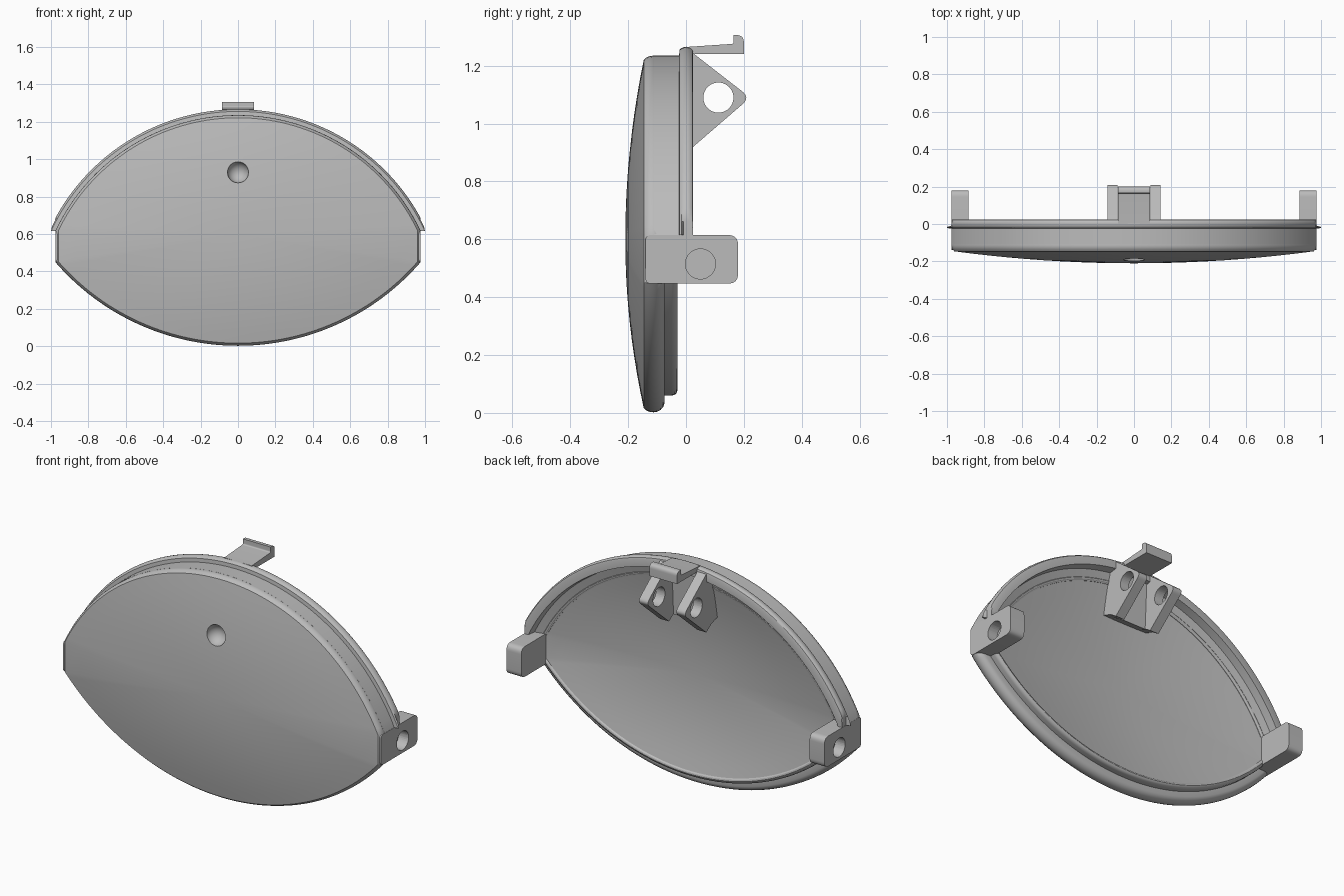
import bpy, bmesh, math

if "Cube" in bpy.data.objects:
    bpy.data.objects.remove(bpy.data.objects["Cube"])

grey = bpy.data.materials.new("light_grey")
grey.diffuse_color = (0.5, 0.5, 0.5, 1)
grey.use_nodes = True
grey.node_tree.nodes["Principled BSDF"].inputs["Base Color"].default_value = grey.diffuse_color

UP_C, UP_R = 0.155, 1.08      # upper arc centre height and radius
LO_C, LO_R = 1.292, 1.29      # lower arc centre height and radius
HALF_W, MID = 0.975, 0.6


def finish(name, bm, angle=30):
    bmesh.ops.recalc_face_normals(bm, faces=bm.faces)
    me = bpy.data.meshes.new(name)
    bm.to_mesh(me)
    bm.free()
    me.materials.append(grey)
    ob = bpy.data.objects.new(name, me)
    bpy.context.collection.objects.link(ob)
    smooth(ob, angle)
    return ob


def smooth(ob, angle=30):
    bpy.ops.object.select_all(action='DESELECT')
    ob.select_set(True)
    bpy.context.view_layer.objects.active = ob
    bpy.ops.object.shade_smooth_by_angle(angle=math.radians(angle))


def cut(ob, cutter):
    """Subtract the cutter, then drop it."""
    mod = ob.modifiers.new("cut", 'BOOLEAN')
    mod.operation, mod.solver, mod.object = 'DIFFERENCE', 'EXACT', cutter
    bpy.context.view_layer.objects.active = ob
    ob.select_set(True)
    bpy.ops.object.modifier_apply(modifier=mod.name)
    bpy.data.objects.remove(cutter)
    smooth(ob)


def outline(d):
    """Lens outline in (x, z), inset by d."""
    w, ru, rl = HALF_W - d, UP_R - d, LO_R - d
    au, al = math.asin(w / ru), math.asin(w / rl)
    pts = []
    for i in range(73):
        a = au - 2 * au * i / 72
        pts.append((ru * math.sin(a), UP_C + ru * math.cos(a)))
    for i in range(73):
        a = -al + 2 * al * i / 72
        pts.append((rl * math.sin(a), LO_C - rl * math.cos(a)))
    return pts


def bridge(bm, a, b, closed=True):
    n = len(a)
    for i in range(n if closed else n - 1):
        j = (i + 1) % n
        bm.faces.new((a[i], a[j], b[j], b[i]))


def extrude_x(name, pts, x0, x1):
    """Solid from a (y, z) profile between two x positions."""
    bm = bmesh.new()
    a = [bm.verts.new((x0, y, z)) for y, z in pts]
    b = [bm.verts.new((x1, y, z)) for y, z in pts]
    bridge(bm, a, b)
    bm.faces.new(a)
    bm.faces.new(b)
    return finish(name, bm)


def rounded(corners):
    """(y, z, radius) corners to a profile with filleted corners."""
    out, n = [], len(corners)
    for i, (y, z, r) in enumerate(corners):
        if r == 0:
            out.append((y, z))
            continue
        ends = []
        for k in (i - 1, (i + 1) % n):
            dy, dz = corners[k][0] - y, corners[k][1] - z
            l = math.hypot(dy, dz)
            ends.append((y + dy / l * r, z + dz / l * r))
        for s in range(9):
            t = s / 8
            out.append(tuple((1 - t) ** 2 * p + 2 * t * (1 - t) * c + t * t * q
                             for p, c, q in zip(ends[0], (y, z), ends[1])))
    return out


def cylinder_x(x, y, z, r, depth):
    bpy.ops.mesh.primitive_cylinder_add(vertices=40, radius=r, depth=depth,
                                        location=(x, y, z), rotation=(0, math.pi / 2, 0))
    ob = bpy.context.object
    ob.data.materials.append(grey)
    ob.hide_render = True
    return ob


# Domed lens body: front dome, rounded rim, stepped lip, hollow back
bm = bmesh.new()
STEPS = [i / 10 for i in range(1, 10)]
sections = [(0.014, t, -0.146 - 0.064 * (1 - t * t)) for t in STEPS]
sections += [(d, 1, y) for d, y in (
    (0.014, -0.146), (0.005, -0.135), (0.001, -0.124), (0, -0.112),
    (0.002, -0.100), (0.008, -0.088), (0.018, -0.079), (0.030, -0.075),
    (0.058, -0.075), (0.058, -0.050), (0.060, -0.040), (0.066, -0.033),
    (0.074, -0.030), (0.082, -0.032), (0.088, -0.038))]
sections += [(0.088, t, -0.038 - 0.067 * (1 - t * t)) for t in reversed(STEPS)]
rings = [[bm.verts.new((x * t, y, MID + (z - MID) * t)) for x, z in outline(d)]
         for d, t, y in sections]
for a, b in zip(rings, rings[1:]):
    bridge(bm, a, b)
for ring, y in ((rings[0], -0.21), (rings[-1], -0.105)):
    c = bm.verts.new((0, y, MID))
    for i in range(len(ring)):
        bm.faces.new((ring[i], ring[(i + 1) % len(ring)], c))
body = finish("lens_body", bm)

# Round dimple in the front
bpy.ops.mesh.primitive_uv_sphere_add(segments=32, ring_count=16, radius=0.057,
                                     location=(0, -0.197, 0.93))
dimple = bpy.context.object
dimple.data.materials.append(grey)
cut(body, dimple)

# Upper wall and flange, swept along the upper arc; its sides are trimmed
# flush with the body except for a thin fin at the front of the flange
bm = bmesh.new()
profile = [(1.08, -0.110), (1.08, -0.024), (1.100, -0.022), (1.106, -0.016),
           (1.109, -0.008), (1.111, 0.003), (1.109, 0.014), (1.103, 0.022),
           (1.095, 0.025), (1.056, 0.025), (1.050, -0.020), (0.990, -0.036),
           (0.990, -0.110)]
rows = []
for i in range(97):
    u = 2 * i / 96 - 1
    row = []
    for r, y in profile:
        a = u * math.acos((0.615 - UP_C) / r)
        lim = 1.0 if -0.023 < y < -0.015 and r > 1.08 else HALF_W
        x = max(-lim, min(lim, r * math.sin(a)))
        row.append(bm.verts.new((x, y, UP_C + r * math.cos(a))))
    rows.append(row)
for a, b in zip(rows, rows[1:]):
    bridge(bm, a, b)
bm.faces.new(rows[0])
bm.faces.new(rows[-1])
finish("upper_flange", bm)

# Side tabs with blind pivot holes, and the pair of rear lugs with through holes
tab = rounded([(-0.140, 0.447, 0.02), (0.18, 0.447, 0.035),
               (0.18, 0.615, 0.035), (-0.140, 0.615, 0.02)])
lug = rounded([(-0.095, 0.975, 0), (-0.02, 0.95, 0), (0.025, 0.92, 0),
               (0.222, 1.09, 0.035), (0.025, 1.243, 0), (0.0, 1.24, 0), (-0.06, 1.19, 0)])
for side, s in (("right", 1), ("left", -1)):
    ob = extrude_x(side + "_side_tab", tab, s * 0.885, s * 0.976)
    cut(ob, cylinder_x(s * 0.975, 0.05, 0.515, 0.052, 0.12))
    ob = extrude_x(side + "_lug", lug, s * 0.087, s * 0.142)
    cut(ob, cylinder_x(s * 0.115, 0.112, 1.09, 0.052, 0.2))

# Panel between the lugs
extrude_x("lug_panel", [(-0.095, 0.975), (-0.015, 0.945), (0.0, 1.24), (-0.06, 1.19)],
          -0.09, 0.09)

# Top latch with an upturned hook
hook = rounded([(0.0, 1.24, 0), (0.2, 1.24, 0), (0.2, 1.306, 0.025),
                (0.165, 1.306, 0), (0.165, 1.276, 0.008), (0.0, 1.265, 0)])
extrude_x("top_latch", hook, -0.085, 0.085)
